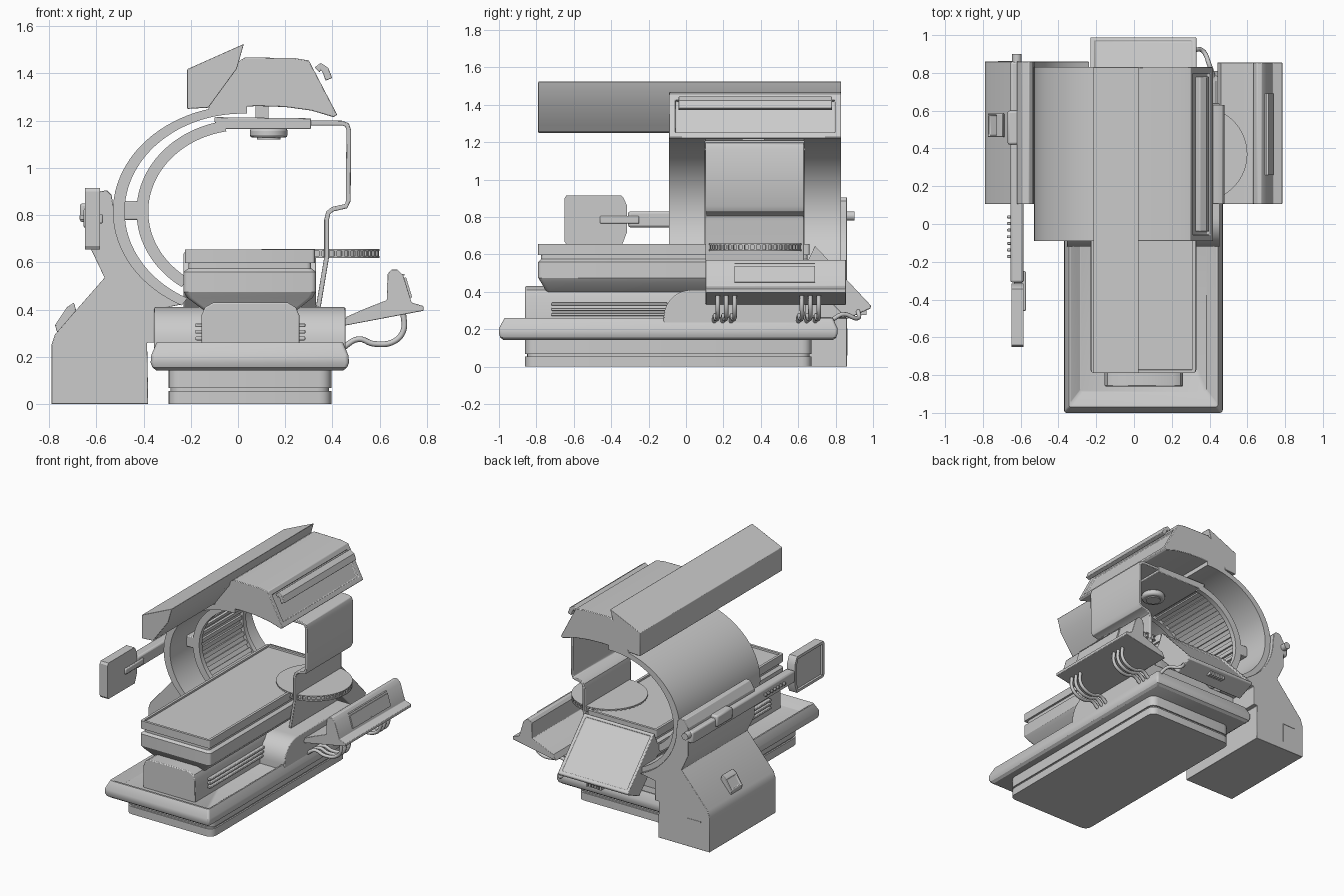
import bpy, bmesh
from math import sin, cos, pi, radians
from mathutils import Vector

CX, CZ = 0.02, 0.815  # centre of the C-shaped ring in x, z


def finish(bm, name, bevel=0.0, smooth=True):
    bmesh.ops.recalc_face_normals(bm, faces=bm.faces[:])
    me = bpy.data.meshes.new(name)
    bm.to_mesh(me)
    bm.free()
    ob = bpy.data.objects.new(name, me)
    bpy.context.collection.objects.link(ob)
    if smooth:
        bpy.ops.object.select_all(action='DESELECT')
        ob.select_set(True)
        bpy.context.view_layer.objects.active = ob
        bpy.ops.object.shade_smooth_by_angle(angle=radians(30))
    if bevel:
        m = ob.modifiers.new("bevel", 'BEVEL')
        m.width, m.segments, m.limit_method = bevel, 2, 'ANGLE'
        m.angle_limit = radians(40)
    return ob


def inset(bm, normal, thick, depth):
    # recess the largest face looking along a direction
    bmesh.ops.recalc_face_normals(bm, faces=bm.faces[:])
    n = Vector(normal).normalized()
    f = max((f for f in bm.faces if f.normal.dot(n) > 0.9), key=lambda f: f.calc_area())
    bmesh.ops.inset_region(bm, faces=[f], thickness=thick, depth=0)
    bmesh.ops.inset_region(bm, faces=[f], thickness=0.004, depth=-depth)


def prism(name, pts, a, b, axis='y', bevel=0.0, recess=None):
    # profile in xz swept along y, or profile in yz swept along x
    bm = bmesh.new()
    put = (lambda p, t: (p[0], t, p[1])) if axis == 'y' else (lambda p, t: (t, p[0], p[1]))
    r0, r1 = ([bm.verts.new(put(p, t)) for p in pts] for t in (a, b))
    bm.faces.new(r0)
    bm.faces.new(r1)
    for i in range(len(pts)):
        j = (i + 1) % len(pts)
        bm.faces.new((r0[i], r0[j], r1[j], r1[i]))
    if recess:
        inset(bm, *recess)
    return finish(bm, name, bevel)


def box(name, x0, x1, y0, y1, z0, z1, bevel=0.0, recess=None):
    return prism(name, [(x0, z0), (x1, z0), (x1, z1), (x0, z1)], y0, y1, 'y', bevel, recess)


def loft(name, levels, r=0.03, n=5, recess=None):
    # stack of rounded rectangles: z, x0, x1, y0, y1
    bm = bmesh.new()
    rings = []
    for z, x0, x1, y0, y1 in levels:
        ring = []
        for k, (cx, cy) in enumerate(((x1 - r, y1 - r), (x0 + r, y1 - r), (x0 + r, y0 + r), (x1 - r, y0 + r))):
            for i in range(n):
                t = pi / 2 * (k + i / (n - 1))
                ring.append(bm.verts.new((cx + r * cos(t), cy + r * sin(t), z)))
        rings.append(ring)
    for p, q in zip(rings, rings[1:]):
        for i in range(len(p)):
            j = (i + 1) % len(p)
            bm.faces.new((p[i], p[j], q[j], q[i]))
    bm.faces.new(rings[0])
    bm.faces.new(rings[-1])
    if recess:
        inset(bm, *recess)
    return finish(bm, name)


def cylinder(name, loc, r, h, axis='z', seg=32, bevel=0.0):
    bm = bmesh.new()
    bmesh.ops.create_cone(bm, cap_ends=True, segments=seg, radius1=r, radius2=r, depth=h)
    if axis == 'y':
        for v in bm.verts:
            v.co = Vector((v.co.x, v.co.z, v.co.y))
    bmesh.ops.translate(bm, vec=loc, verts=bm.verts[:])
    return finish(bm, name, bevel)


def arc(a, b, t0, t1, n=40):
    return [(CX + a * cos(radians(t0 + (t1 - t0) * i / n)), CZ + b * sin(radians(t0 + (t1 - t0) * i / n)))
            for i in range(n + 1)]


def ribbon(pts, t):
    # closed outline around an open path
    left, right = [], []
    for i, p in enumerate(pts):
        d = (Vector(pts[min(i + 1, len(pts) - 1)]) - Vector(pts[max(i - 1, 0)])).normalized()
        n = Vector((-d.y, d.x)) * t / 2
        left.append(tuple(Vector(p) + n))
        right.append(tuple(Vector(p) - n))
    return left + right[::-1]


def cable(name, pts, r):
    cu = bpy.data.curves.new(name, 'CURVE')
    cu.dimensions, cu.bevel_depth, cu.bevel_resolution, cu.resolution_u = '3D', r, 2, 6
    s = cu.splines.new('BEZIER')
    s.bezier_points.add(len(pts) - 1)
    for bp, p in zip(s.bezier_points, pts):
        bp.co, bp.handle_left_type, bp.handle_right_type = p, 'AUTO', 'AUTO'
    ob = bpy.data.objects.new(name, cu)
    bpy.context.collection.objects.link(ob)
    bpy.ops.object.select_all(action='DESELECT')
    ob.select_set(True)
    bpy.context.view_layer.objects.active = ob
    bpy.ops.object.convert(target='MESH')


# plinth with a shadow groove
P = (-0.295, 0.395, -0.86, 0.67)
G = (-0.285, 0.385, -0.85, 0.66)
loft("plinth", [(0, *P), (0.055, *P), (0.055, *G), (0.068, *G), (0.068, *P), (0.15, *P)], r=0.05)

# wide tray with raised rim
loft("base_tray", [(0.142, -0.345, 0.445, -0.975, 0.785), (0.155, -0.362, 0.462, -0.993, 0.803),
                   (0.175, -0.37, 0.47, -1.0, 0.81), (0.205, -0.368, 0.468, -1.0, 0.81),
                   (0.26, -0.345, 0.445, -0.97, 0.785), (0.26, -0.335, 0.435, -0.955, 0.775),
                   (0.22, -0.285, 0.385, -0.89, 0.72)], r=0.015)

# lower pedestal under the bed, rounded on top, with side rails
prism("pedestal", [(-0.155, 0.2), (-0.155, 0.375), (-0.14, 0.41), (-0.105, 0.43), (0.21, 0.43), (0.245, 0.41),
                   (0.26, 0.375), (0.26, 0.2)], -0.86, 0.64, bevel=0.006)
for i in range(3):
    z = 0.27 + 0.028 * i
    for side, x in (("left", -0.165), ("right", 0.27)):
        box(f"{side}_rail_{i + 1}", x - 0.015, x + 0.015, -0.72, -0.1, z, z + 0.016, 0.004)

# cross housing behind, with rounded front shoulder
shoulder = [(0.03 + 0.15 * cos(radians(t)), 0.26 + 0.15 * sin(radians(t))) for t in range(180, 89, -10)]
prism("cross_housing", [(-0.12, 0.21)] + shoulder + [(0.64, 0.41), (0.64, 0.21)], -0.355, 0.455, 'x', 0.006)

# bed body and mattress tray
loft("bed_body", [(0.39, -0.135, 0.24, -0.74, 0.6), (0.45, -0.215, 0.315, -0.775, 0.64),
                  (0.475, -0.23, 0.33, -0.79, 0.66), (0.56, -0.23, 0.33, -0.79, 0.66),
                  (0.575, -0.21, 0.31, -0.775, 0.65), (0.605, -0.21, 0.31, -0.775, 0.65)], r=0.02)
loft("bed_top", [(0.598, -0.225, 0.325, -0.79, 0.66), (0.655, -0.225, 0.325, -0.79, 0.66)], r=0.012,
     recess=((0, 0, 1), 0.018, 0.012))

# tilted panel on the back
prism("rear_panel", [(0.69, 0.645), (0.99, 0.325), (0.985, 0.31), (0.86, 0.255), (0.62, 0.5)], -0.23, 0.33, 'x',
      0.005, ((0, 0.73, 0.68), 0.03, 0.012))
for i in range(6):
    box(f"rear_button_{i + 1}", 0.0 + i * 0.022, 0.014 + i * 0.022, 0.93, 0.965, 0.275, 0.3)

# C ring: outer shell, ribbed inner liner, spacer
prism("outer_ring", arc(0.55, 0.45, 88, 242) + arc(0.50, 0.415, 242, 88), -0.09, 0.83)
for k, (y0, y1) in enumerate(((0.1, 0.135), (0.6, 0.635))):
    prism(f"liner_edge_{k + 1}", arc(0.45, 0.39, 100, 235) + arc(0.40, 0.345, 235, 100), y0, y1)
ribs = []
for i in range(30):
    d = 0.014 * (i % 2)
    ribs += arc(0.41 + d, 0.355 + d, 235 - 4.5 * i, 235 - 4.5 * (i + 1), 1)
prism("ribbed_liner", arc(0.45, 0.39, 100, 235) + ribs, 0.135, 0.6)
box("ring_spacer", -0.49, -0.42, 0.1, 0.635, 0.78, 0.86, 0.006)

# top plate, lamp and cranked right arm
prism("top_plate", [(-0.10, 1.195), (-0.06, 1.165), (0.31, 1.165), (0.31, 1.21), (-0.10, 1.215)], 0.1, 0.635,
      bevel=0.004)
cylinder("lamp", (0.13, 0.36, 1.148), 0.08, 0.04, bevel=0.012)
cylinder("lamp_lens", (0.13, 0.36, 1.127), 0.05, 0.012)
box("plate_hanger", 0.075, 0.13, 0.3, 0.42, 1.2, 1.3)
prism("side_arm", ribbon([(0.28, 1.19), (0.44, 1.19), (0.462, 1.182), (0.469, 1.16), (0.467, 0.86), (0.458, 0.838),
                          (0.40, 0.825), (0.382, 0.81), (0.375, 0.78), (0.375, 0.62), (0.34, 0.41)], 0.02),
      0.105, 0.63, bevel=0.004)

# toothed turntable around the arm
cylinder("turntable", (0.35, 0.37, 0.637), 0.238, 0.024, seg=64)
for z in (0.622, 0.653):
    cylinder("turntable_rim", (0.35, 0.37, z), 0.25, 0.008, seg=64)
bm = bmesh.new()
for i in range(48):
    t = 2 * pi * i / 48
    g = bmesh.ops.create_cube(bm, size=1)["verts"]
    for v in g:
        a, b = v.co.x * 0.014 + 0.241, v.co.y * 0.012
        v.co = (0.35 + a * cos(t) - b * sin(t), 0.37 + a * sin(t) + b * cos(t), 0.637 + v.co.z * 0.026)
finish(bm, "turntable_teeth", smooth=False)

# hood, long overhead beam, handle
prism("hood", [(-0.13, 1.235), (-0.11, 1.30), (0.0, 1.45), (0.03, 1.468), (0.24, 1.465), (0.30, 1.455),
               (0.42, 1.225), (0.405, 1.215), (0.31, 1.243), (0.2, 1.258), (0.08, 1.262), (-0.03, 1.255)],
      -0.09, 0.83, bevel=0.004, recess=((0.88, 0, 0.46), 0.045, 0.018))
prism("overhead_beam", [(-0.215, 1.25), (-0.215, 1.418), (0.025, 1.525), (-0.005, 1.42), (-0.1, 1.29),
                        (-0.125, 1.255)], -0.79, 0.83, bevel=0.003)
prism("hood_handle", ribbon([(0.335, 1.415), (0.35, 1.43), (0.37, 1.415), (0.385, 1.375)], 0.03), -0.04, 0.78,
      bevel=0.008)

# left pylon hugging the ring
prism("pylon", [(-0.38, 0), (-0.79, 0), (-0.79, 0.25), (-0.775, 0.295), (-0.565, 0.535), (-0.62, 0.65),
                (-0.62, 0.85), (-0.59, 0.9), (-0.555, 0.905), (-0.535, 0.885)]
      + arc(0.545, 0.445, 180, 242, 12) + [(-0.355, 0.4), (-0.355, 0.26), (-0.385, 0.26)], 0.105, 0.86, bevel=0.003)
prism("pylon_slot", [(-0.765, 0.30), (-0.685, 0.395), (-0.695, 0.43), (-0.725, 0.41), (-0.775, 0.335)], 0.46, 0.585,
      bevel=0.004, recess=((-0.75, 0, 0.66), 0.012, 0.01))
prism("pylon_seam", ribbon([(-0.72, 0.2), (-0.62, 0.2), (-0.62, 0.06)], 0.008), 0.855, 0.863)

# side rail, buttons, display on its arm
box("display_rail", -0.655, -0.585, -0.31, 0.86, 0.745, 0.83, 0.012)
cylinder("rail_knob", (-0.62, 0.875, 0.805), 0.025, 0.05, 'y', 20)
box("rail_catch", -0.67, -0.6, 0.42, 0.6, 0.77, 0.85, 0.012)
for i in range(7):
    box(f"rail_button_{i + 1}", -0.672, -0.65, -0.18 + i * 0.035, -0.165 + i * 0.035, 0.78, 0.8, 0.004)
box("display_neck", -0.635, -0.572, -0.46, -0.25, 0.765, 0.805, 0.006)
prism("display", [(-0.65, 0.67), (-0.64, 0.655), (-0.34, 0.655), (-0.315, 0.72), (-0.315, 0.86), (-0.335, 0.905),
                  (-0.345, 0.915), (-0.64, 0.915), (-0.65, 0.9)], -0.648, -0.585, 'x', 0.004, ((-1, 0, 0), 0.022, 0.012))

# right control desk with screen
prism("control_desk", [(0.44, 0.33), (0.46, 0.37), (0.54, 0.405), (0.63, 0.44), (0.633, 0.55), (0.65, 0.57),
                       (0.675, 0.57), (0.70, 0.545), (0.735, 0.43), (0.785, 0.415), (0.785, 0.395)],
      0.105, 0.855, bevel=0.003)
prism("desk_screen", ribbon([(0.706, 0.535), (0.732, 0.45)], 0.012), 0.26, 0.69)
for z, x in ((0.545, 0.697), (0.455, 0.727)):
    box("desk_trim", x - 0.004, x + 0.008, 0.26, 0.69, z, z + 0.006)

# looped cables under the desk
for g, y0 in enumerate((0.17, 0.62)):
    for i in range(3):
        y = y0 + 0.045 * i
        cable(f"cable_{g + 1}_{i + 1}", [(0.70, y, 0.385), (0.70, y, 0.31), (0.66, y, 0.265), (0.575, y - 0.01, 0.255),
                                         (0.51, y - 0.015, 0.275), (0.44, y - 0.02, 0.235)], 0.012)
cable("rear_cable", [(0.42, 0.78, 0.25), (0.4, 0.84, 0.28), (0.36, 0.92, 0.26), (0.32, 0.92, 0.3)], 0.012)
